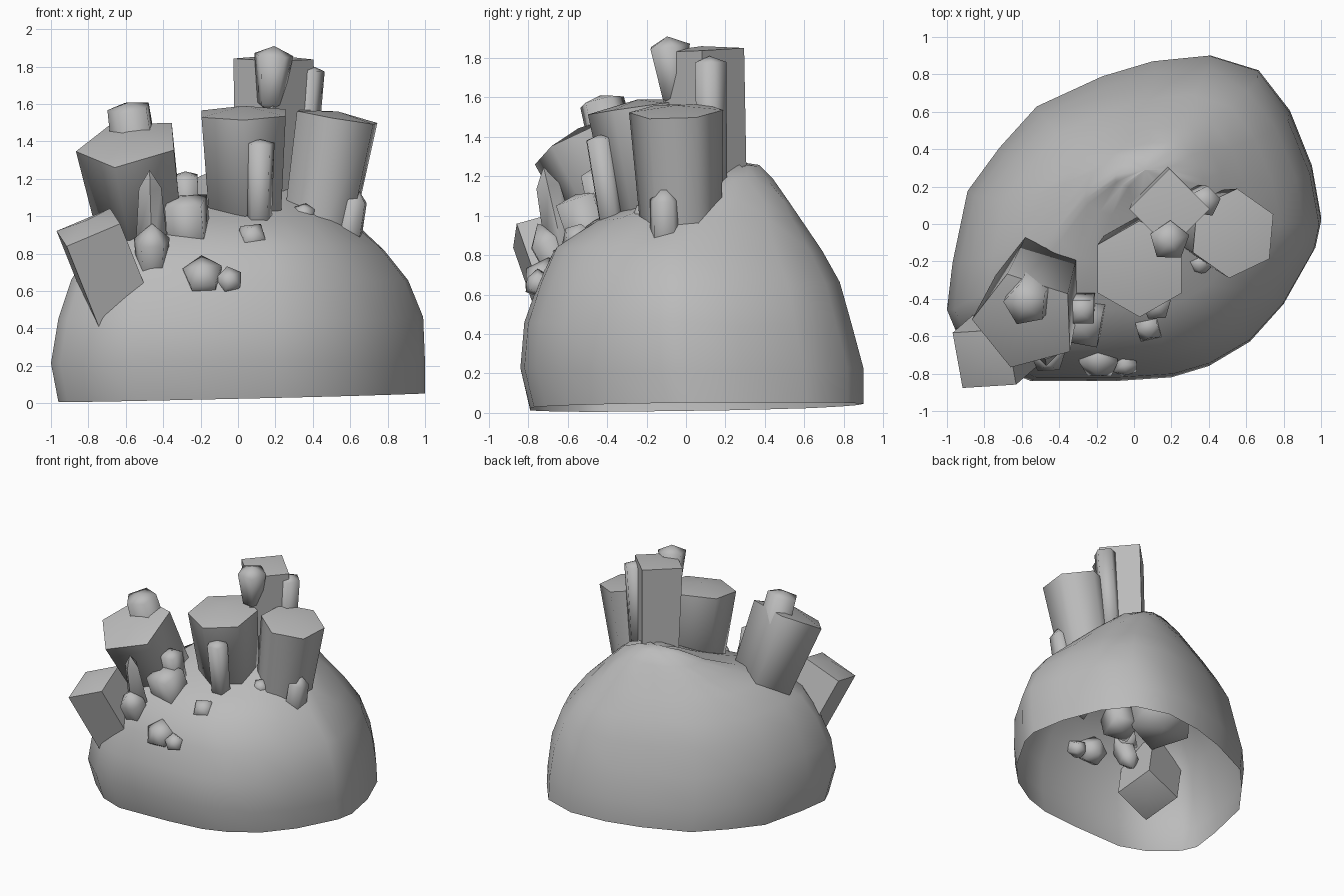
import bpy
import bmesh
import math
import random
from mathutils import Vector

random.seed(4)
default_cube = bpy.data.objects.get("Cube")
if default_cube:
    bpy.data.objects.remove(default_cube, do_unlink=True)

# One plain stone colour
stone = bpy.data.materials.new("stone_grey")
stone.use_nodes = True
stone.diffuse_color = (0.5, 0.5, 0.5, 1)
stone.node_tree.nodes["Principled BSDF"].inputs["Base Color"].default_value = stone.diffuse_color


def finish(bm, name, angle):
    """Turn a bmesh into a smooth-shaded object with sharp edges kept."""
    bmesh.ops.recalc_face_normals(bm, faces=bm.faces)
    mesh = bpy.data.meshes.new(name)
    bm.to_mesh(mesh)
    bm.free()
    mesh.materials.append(stone)
    obj = bpy.data.objects.new(name, mesh)
    bpy.context.collection.objects.link(obj)
    bpy.ops.object.select_all(action="DESELECT")
    obj.select_set(True)
    bpy.context.view_layer.objects.active = obj
    bpy.ops.object.shade_smooth_by_angle(angle=math.radians(angle))
    return obj


def bridge(bm, lower, upper):
    """Join two rings of vertices with quads."""
    count = len(lower)
    for i in range(count):
        j = (i + 1) % count
        bm.faces.new((lower[i], lower[j], upper[j], upper[i]))


def fan(bm, ring, tip):
    """Close a ring of vertices onto one point."""
    apex = bm.verts.new(tip)
    for i in range(len(ring)):
        bm.faces.new((ring[i], ring[(i + 1) % len(ring)], apex))


def crystal(name, base, top, low, high, sides=4, spin=0, cap=0.03):
    """Leaning prism from base to top, radius low to high, with a shallow pointed cap."""
    base, top = Vector(base), Vector(top)
    axis = (top - base).normalized()
    turn = Vector((0, 0, 1)).rotation_difference(axis)
    bm = bmesh.new()
    rings = []
    for centre, radius in ((base, low), (top, high)):
        ring = []
        for i in range(sides):
            a = math.radians(spin) + math.tau * i / sides
            spoke = Vector((math.cos(a), math.sin(a), 0)) * radius
            ring.append(bm.verts.new(centre + turn @ spoke))
        rings.append(ring)
    bridge(bm, *rings)
    fan(bm, rings[1], top + axis * cap)
    fan(bm, rings[0], base - axis * cap)
    return finish(bm, name, 75)


# Rock: an irregular outline lofted up through shrinking rings, open underneath
outline = [(-1, -.45), (-.97, -.2), (-.89, .18), (-.72, .41), (-.52, .63), (-.17, .79),
           (.1, .87), (.4, .9), (.66, .82), (.83, .6), (.95, .3),
           (1, .02), (.97, -.12), (.8, -.42), (.62, -.62), (.4, -.75),
           (.2, -.81), (-.1, -.83), (-.55, -.83), (-.75, -.75), (-.95, -.57)]
# Each level: height, then left, right, front and back limits
levels = [(0, -.96, 1, -.79, .9), (.22, -1, 1, -.84, .9), (.45, -.96, .99, -.82, .84),
          (.66, -.89, .91, -.75, .78), (.83, -.78, .78, -.67, .69),
          (.98, -.6, .62, -.46, .59), (1.08, -.42, .49, -.2, .52),
          (1.18, -.26, .37, .05, .44), (1.25, -.1, .22, .2, .37)]
bm = bmesh.new()
previous = None
for z, left, right, front, back in levels:
    ring = []
    for px, py in outline:
        x = left + (right - left) * (px + 1) / 2
        y = front + (back - front) * (py + .83) / 1.73
        if z == 0:
            height = .03 + .022 * x + .008 * y
        else:
            height = z + random.uniform(-.012, .012)
        ring.append(bm.verts.new((x, y, height)))
    if previous:
        bridge(bm, previous, ring)
    previous = ring
fan(bm, previous, (.06, .29, 1.27))
finish(bm, "rock_shell", 60)

# Left cluster of crystals
crystal("left_main_crystal", base=(-.48, -.24, .8), top=(-.58, -.52, 1.39),
        low=.24, high=.29, sides=5, spin=36, cap=.06)
crystal("left_top_crystal", base=(-.54, -.36, 1.3), top=(-.58, -.43, 1.58),
        low=.13, high=.12, sides=5, spin=30)
crystal("left_front_shard", base=(-.46, -.6, .64), top=(-.46, -.71, .87),
        low=.08, high=.1, sides=5, spin=20, cap=.1)
crystal("left_front_spike", base=(-.46, -.62, .8), top=(-.47, -.7, 1.15),
        low=.09, high=.06, sides=4, cap=.1)
crystal("left_inner_crystal", base=(-.25, -.44, .76), top=(-.28, -.55, 1.08),
        low=.14, high=.14, spin=35)
crystal("left_inner_step", base=(-.27, -.42, .95), top=(-.28, -.47, 1.21),
        low=.09, high=.09, spin=45)
crystal("left_outer_crystal", base=(-.56, -.51, .34), top=(-.8, -.72, .94),
        low=.22, high=.22, spin=142, cap=.04)

# Middle crystals
crystal("middle_crystal", base=(.04, -.14, .85), top=(.03, -.24, 1.55),
        low=.21, high=.26, sides=6, spin=90, cap=.04)
crystal("middle_front_shard", base=(.11, -.36, .85), top=(.12, -.44, 1.39),
        low=.07, high=.08, sides=5, spin=20, cap=.02)

# Rear tall crystals
crystal("rear_crystal", base=(.18, .12, 1.04), top=(.19, .08, 1.84),
        low=.19, high=.215, spin=90, cap=.02)
crystal("rear_front_shard", base=(.17, -.06, 1.6), top=(.19, -.09, 1.86),
        low=.07, high=.11, sides=5, spin=160, cap=.05)
crystal("rear_side_shard", base=(.33, .13, 1.15), top=(.38, .12, 1.78),
        low=.08, high=.085, sides=5, spin=10, cap=.03)

# Right crystals
crystal("right_crystal", base=(.41, -.02, .82), top=(.53, -.05, 1.53),
        low=.2, high=.24, sides=6, spin=85, cap=.03)
crystal("right_side_shard", base=(.57, -.1, .8), top=(.62, -.11, 1.08),
        low=.09, high=.08, sides=5, spin=30, cap=.08)
crystal("right_front_shard", base=(.36, -.16, .95), top=(.35, -.23, 1.03),
        low=.06, high=.06, sides=5, cap=.03)

# Small stubs low on the front
crystal("front_stub_wide", base=(-.18, -.66, .63), top=(-.19, -.76, .7),
        low=.1, high=.11, sides=5, spin=90, cap=.06)
crystal("front_stub_narrow", base=(-.06, -.68, .62), top=(-.04, -.78, .67),
        low=.06, high=.07, sides=5, spin=40, cap=.03)
crystal("front_stub_upper", base=(.07, -.5, .84), top=(.08, -.58, .91),
        low=.09, high=.08, spin=60, cap=.04)
